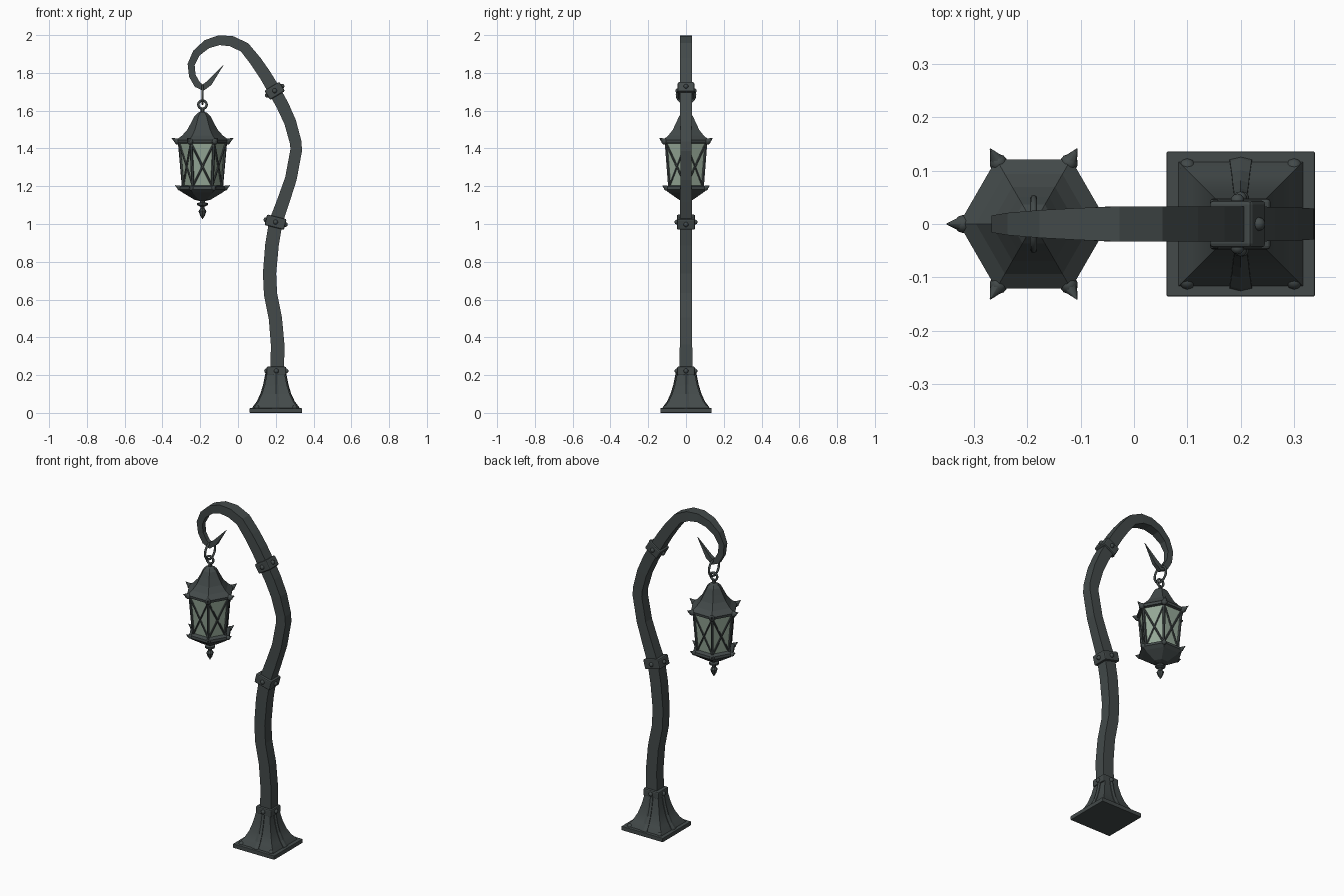
import bpy, bmesh, math
from mathutils import Vector, Matrix

if "Cube" in bpy.data.objects:
    bpy.data.objects.remove(bpy.data.objects["Cube"])


def material(name, rgb):
    m = bpy.data.materials.new(name)
    m.diffuse_color = (*rgb, 1)
    m.use_nodes = True
    m.node_tree.nodes["Principled BSDF"].inputs["Base Color"].default_value = m.diffuse_color
    return m


IRON = material("dark_iron", (0.056, 0.068, 0.068))
GLASS = material("pale_green_glass", (0.30, 0.39, 0.31))
PX = 0.20             # pole base centre
LX = -0.188           # lantern centre


def finish(name, bm, mat=IRON, bevel=0, smooth=None):
    bmesh.ops.recalc_face_normals(bm, faces=bm.faces)
    me = bpy.data.meshes.new(name)
    bm.to_mesh(me)
    bm.free()
    ob = bpy.data.objects.new(name, me)
    bpy.context.collection.objects.link(ob)
    me.materials.append(mat)
    if bevel:
        b = ob.modifiers.new("bevel", 'BEVEL')
        b.width, b.segments, b.limit_method = bevel, 2, 'ANGLE'
    if smooth:
        bpy.context.view_layer.objects.active = ob
        ob.select_set(True)
        bpy.ops.object.shade_smooth_by_angle(angle=math.radians(smooth))
        ob.select_set(False)
    return ob


def skin(bm, rings):
    """Join vertex rings with quads and cap both ends."""
    vs = [[bm.verts.new(p) for p in r] for r in rings]
    n = len(vs[0])
    for a, b in zip(vs, vs[1:]):
        for i in range(n):
            bm.faces.new((a[i], a[(i + 1) % n], b[(i + 1) % n], b[i]))
    bm.faces.new(vs[0])
    bm.faces.new(vs[-1])


def lathe(name, cx, profile, sides, phase=0, mat=IRON, **kw):
    bm = bmesh.new()
    skin(bm, [[(cx + r * math.cos(phase + math.tau * i / sides),
                r * math.sin(phase + math.tau * i / sides), z)
               for i in range(sides)] for r, z in profile])
    return finish(name, bm, mat, **kw)


def box(bm, centre, size, rot=Matrix.Identity(4)):
    bmesh.ops.create_cube(bm, size=1, matrix=Matrix.Translation(centre) @ rot @ Matrix.Diagonal((*size, 1)))


def stud(bm, centre, r, rot=Matrix.Identity(4)):
    bmesh.ops.create_uvsphere(bm, u_segments=10, v_segments=6, radius=r,
                              matrix=Matrix.Translation(centre) @ rot)


def rod(bm, a, b, r1, r2, sides=6):
    a, b = Vector(a), Vector(b)
    d = b - a
    bmesh.ops.create_cone(bm, cap_ends=True, segments=sides, radius1=r1, radius2=r2, depth=d.length,
                          matrix=Matrix.Translation((a + b) / 2) @ d.to_track_quat('Z', 'Y').to_matrix().to_4x4())


def torus(name, centre, R, r, axis):
    bm = bmesh.new()
    rings = []
    for i in range(20):
        a = math.tau * i / 20
        ring = []
        for j in range(8):
            b = math.tau * j / 8
            u, v, w = (R + r * math.cos(b)) * math.cos(a), (R + r * math.cos(b)) * math.sin(a), r * math.sin(b)
            p = (u, w, v) if axis == 'Y' else (w, u, v)
            ring.append(bm.verts.new(Vector(centre) + Vector(p)))
        rings.append(ring)
    for i in range(20):
        a, b = rings[i], rings[(i + 1) % 20]
        for j in range(8):
            bm.faces.new((a[j], a[(j + 1) % 8], b[(j + 1) % 8], b[j]))
    finish(name, bm, smooth=60)


# Crooked pole and hook: x, z, half width, half depth
path = [(.207, .18, .036, .034), (.210, .36, .036, .033), (.198, .50, .035, .033),
        (.172, .63, .035, .032), (.167, .74, .035, .032), (.180, .89, .036, .033),
        (.200, 1.01, .036, .033), (.243, 1.13, .033, .031), (.280, 1.24, .031, .030),
        (.308, 1.39, .031, .029), (.306, 1.43, .031, .029), (.276, 1.54, .032, .031),
        (.235, 1.63, .033, .032), (.190, 1.71, .033, .033), (.143, 1.79, .032, .033),
        (.095, 1.86, .031, .033), (.035, 1.935, .029, .033), (-.035, 1.968, .028, .033),
        (-.100, 1.973, .026, .030), (-.165, 1.952, .024, .026), (-.220, 1.905, .021, .021),
        (-.248, 1.845, .019, .016), (-.242, 1.785, .018, .013), (-.215, 1.738, .018, .013),
        (-.185, 1.722, .017, .013), (-.152, 1.746, .015, .011), (-.077, 1.842, .001, .001)]
bm = bmesh.new()
rings = []
for i, (x, z, w, d) in enumerate(path):
    p, q = path[max(i - 1, 0)], path[min(i + 1, len(path) - 1)]
    t = Vector((q[0] - p[0], 0, q[1] - p[1])).normalized()
    n = Vector((t.z, 0, -t.x))
    c = Vector((x, 0, z))
    rings.append([c + n * w * s + Vector((0, d * e, 0)) for s, e in ((1, 1), (-1, 1), (-1, -1), (1, -1))])
skin(bm, rings)
finish("pole_and_hook", bm)

# Riveted collars
for name, x, z, tilt, sx, sy, h in (("collar_low", .203, .222, 0, .104, .096, .045),
                                    ("collar_middle", .199, 1.01, 14, .106, .096, .058),
                                    ("collar_top", .194, 1.705, -31, .092, .088, .058)):
    R = Matrix.Rotation(math.radians(tilt), 4, 'Y')
    c = Vector((x, 0, z))
    bm = bmesh.new()
    box(bm, c, (sx, sy, h), R)
    finish(name, bm, bevel=.007)
    bm = bmesh.new()
    for off in ((sx / 2, 0, 0), (-sx / 2, 0, 0), (0, sy / 2, 0), (0, -sy / 2, 0)):
        stud(bm, c + R @ Vector(off), .013)
    finish(name + "_rivets", bm, smooth=60)

# Foot: plate, flared body, ribs, bolts
bm = bmesh.new()
box(bm, (PX, 0, .0125), (.278, .272, .025))
finish("base_plate", bm, bevel=.003)
flare = [(.118, .022), (.113, .032), (.092, .06), (.073, .10), (.058, .15), (.046, .21)]
lathe("base_flare", PX, [(r * math.sqrt(2), z) for r, z in flare], 4, math.pi / 4, smooth=30)
bm = bmesh.new()
for k in range(4):
    R = Matrix.Rotation(k * math.pi / 2, 3, 'Z')
    rings = []
    for (r, z), w in zip(flare, (.021, .020, .017, .015, .013, .012)):
        rings.append([R @ Vector(p) + Vector((PX, 0, z)) for p in
                      ((r - .015, -w, 0), (r + .004, -w, 0), (r + .009, 0, 0), (r + .004, w, 0), (r - .015, w, 0))])
    skin(bm, rings)
finish("base_ribs", bm)
bm = bmesh.new()
for sx in (-1, 1):
    for sy in (-1, 1):
        stud(bm, (PX + sx * .1, sy * .107, .024), .016)
finish("base_bolts", bm, smooth=60)

# Hanging rings
torus("hook_ring", (LX, 0, 1.685), .048, .0065, 'X')
torus("lantern_ring", (LX, 0, 1.632), .022, .0065, 'Y')

# Lantern: six-sided roof, glass, bottom and finial
lathe("lantern_roof", LX, [(.110, 1.425), (.138, 1.430), (.140, 1.445), (.108, 1.468), (.080, 1.50),
                           (.058, 1.54), (.042, 1.572), (.025, 1.588), (.012, 1.594), (.010, 1.612)], 6)
lathe("lantern_glass", LX, [(.099, 1.195), (.121, 1.43)], 6, mat=GLASS)
lathe("lantern_bottom", LX, [(.105, 1.205), (.126, 1.198), (.128, 1.183), (.108, 1.168),
                             (.070, 1.145), (.042, 1.128), (.016, 1.122)], 6)
lathe("lantern_finial", LX, [(.014, 1.13), (.014, 1.115), (.028, 1.110), (.028, 1.100), (.012, 1.092),
                             (.011, 1.083), (.021, 1.068), (.013, 1.045), (.001, 1.026)], 8, smooth=35)


def corner(k, r, z):
    a = k * math.pi / 3
    return Vector((LX + r * math.cos(a), r * math.sin(a), z))


# Corner posts, crossed bars and corner horns
posts, bars, horns = bmesh.new(), bmesh.new(), bmesh.new()
for k in range(6):
    rod(posts, corner(k, .101, 1.195), corner(k, .122, 1.43), .008, .008)
    rod(bars, corner(k, .102, 1.20), corner(k + 1, .123, 1.43), .0055, .0055)
    rod(bars, corner(k + 1, .102, 1.20), corner(k, .123, 1.43), .0055, .0055)
    for r, z, s in ((.132, 1.437, 1), (.120, 1.190, .8)):
        stud(horns, corner(k, r, z), .017 * s)
        rod(horns, corner(k, r, z), corner(k, r + .031 * s, z + .018 * s), .017 * s, .001, 8)
finish("lantern_posts", posts)
finish("lantern_cross_bars", bars)
finish("lantern_horns", horns, smooth=50)
